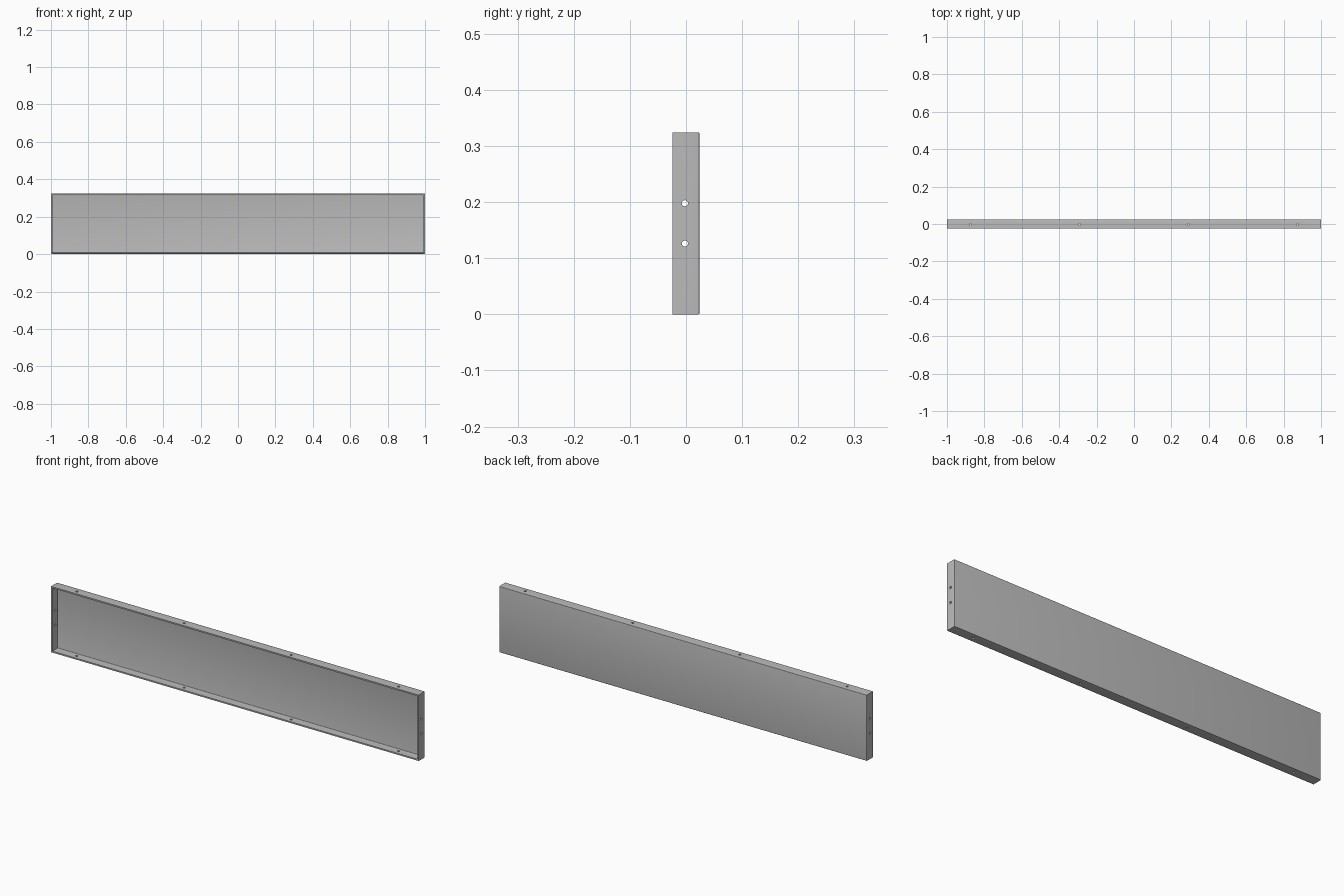
import bpy, bmesh, math
from mathutils import Matrix, Vector

if "Cube" in bpy.data.objects:
    bpy.data.objects.remove(bpy.data.objects["Cube"], do_unlink=True)

L, D, H = 2.0, 0.048, 0.324     # overall length, depth, height
T = 0.007                       # sheet thickness
HOLE_R = 0.0055

grey = bpy.data.materials.new("sheet_grey")
grey.use_nodes = True
colour = (0.5, 0.5, 0.5, 1)
grey.diffuse_color = colour
grey.node_tree.nodes["Principled BSDF"].inputs["Base Color"].default_value = colour


def add_object(name, bm):
    mesh = bpy.data.meshes.new(name)
    bm.to_mesh(mesh)
    bm.free()
    mesh.materials.append(grey)
    obj = bpy.data.objects.new(name, mesh)
    bpy.context.collection.objects.link(obj)
    return obj


def folded_box(name, lo, hi, radius):
    """Box whose edges around the back face are rounded like a bend."""
    lo, hi = Vector(lo), Vector(hi)
    bm = bmesh.new()
    bmesh.ops.create_cube(bm, size=1, matrix=Matrix.Translation((lo + hi) / 2)
                          @ Matrix.Diagonal((*(hi - lo), 1)))
    back = [e for e in bm.edges if all(v.co.y > hi.y - 1e-5 for v in e.verts)]
    bmesh.ops.bevel(bm, geom=back, offset=radius, segments=3, profile=0.5, affect='EDGES')
    return add_object(name, bm)


# Shallow open-fronted tray
tray = folded_box("tray_panel", (-L / 2, -D / 2, 0), (L / 2, D / 2, H), 0.002)
cavity = folded_box("cavity_cutter", (-L / 2 + T, -D, T), (L / 2 - T, D / 2 - T, H - T), 0.003)

# Fixing holes: four through the long flanges, two through the end flanges
bm = bmesh.new()
for x in (-0.875, -0.2915, 0.2915, 0.875):
    bmesh.ops.create_cone(bm, cap_ends=True, segments=20, radius1=HOLE_R, radius2=HOLE_R,
                          depth=H + 0.1, matrix=Matrix.Translation((x, -0.002, H / 2)))
for z in (0.126, 0.198):
    for side in (-1, 1):
        bmesh.ops.create_cone(bm, cap_ends=True, segments=20, radius1=HOLE_R, radius2=HOLE_R,
                              depth=0.06, matrix=Matrix.Translation((side * L / 2, -0.002, z))
                              @ Matrix.Rotation(math.pi / 2, 4, 'Y'))
holes = add_object("hole_cutter", bm)

# Cut the tray, then discard the cutters
bpy.context.view_layer.objects.active = tray
for cutter in (cavity, holes):
    cutter.hide_render = True
    mod = tray.modifiers.new(cutter.name, 'BOOLEAN')
    mod.operation = 'DIFFERENCE'
    mod.solver = 'EXACT'
    mod.object = cutter
    bpy.ops.object.modifier_apply(modifier=mod.name)
    bpy.data.objects.remove(cutter, do_unlink=True)

# Smooth bends and hole walls, crisp sheet edges
bpy.ops.object.select_all(action='DESELECT')
tray.select_set(True)
bpy.ops.object.shade_smooth_by_angle(angle=math.radians(35))
